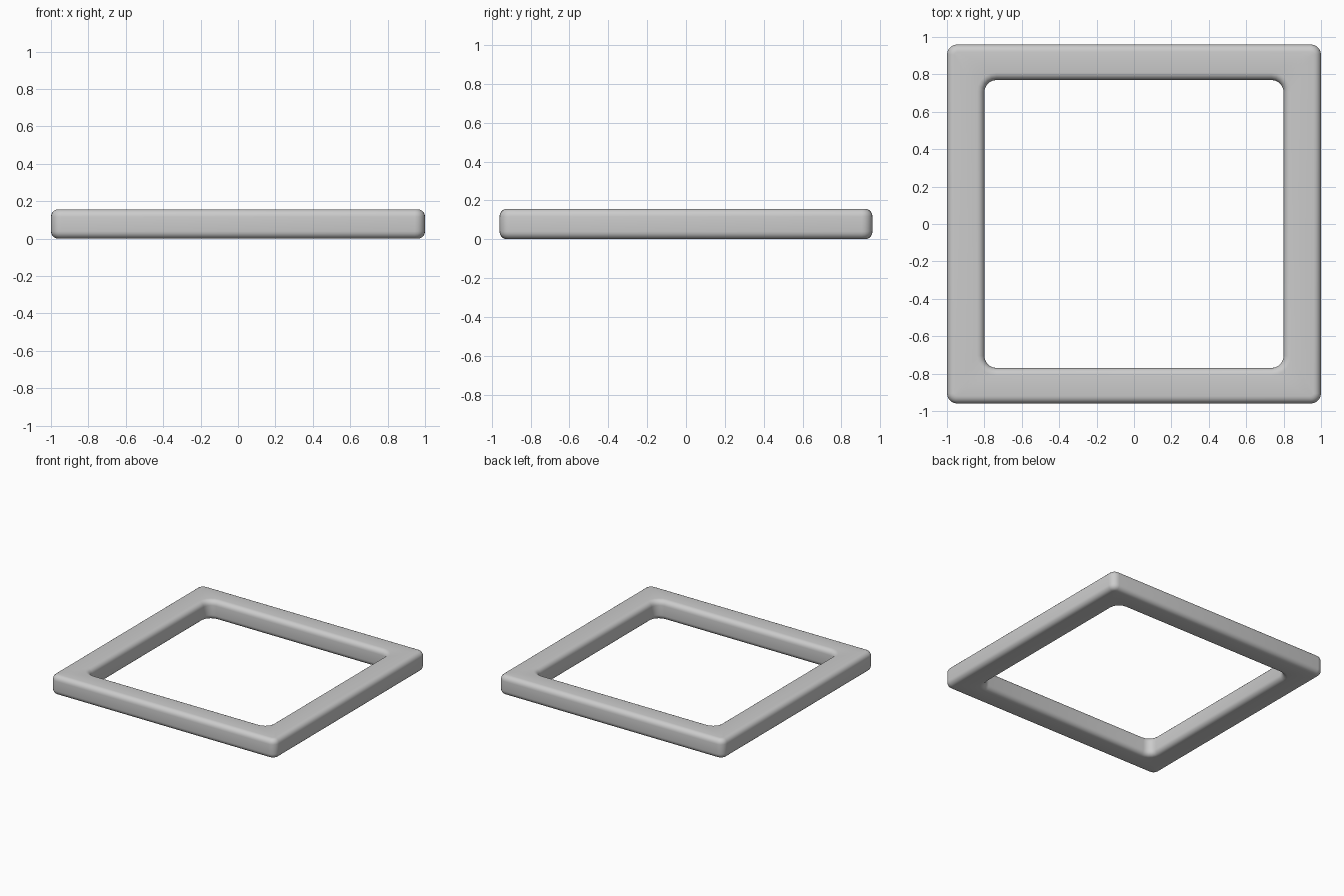
import bpy, bmesh, math

if "Cube" in bpy.data.objects:
    bpy.data.objects.remove(bpy.data.objects["Cube"])

HEIGHT = 0.157
EDGE = 0.04      # rounding of the long edges
STEPS = 5        # segments per rounding
OUTER = (1.0, 0.96, 0.055)     # half width, half depth, corner radius
INNER = (0.80, 0.77, 0.065)


def rounded_rect(hx, hy, r, z):
    """Closed ring of points around a rounded rectangle."""
    pts = []
    for k, (sx, sy) in enumerate([(1, 1), (-1, 1), (-1, -1), (1, -1)]):
        for i in range(STEPS + 1):
            a = math.pi / 2 * (k + i / STEPS)
            pts.append((sx * (hx - r) + r * math.cos(a),
                        sy * (hy - r) + r * math.sin(a), z))
    return pts


# Rounded edge profile: inset from the wall and height, bottom to top
arc = [math.pi / 2 * i / STEPS for i in range(STEPS + 1)]
lower = [(EDGE * (1 - math.sin(a)), EDGE * (1 - math.cos(a))) for a in arc]
profile = lower + [(d, HEIGHT - z) for d, z in reversed(lower)]

# Outer wall going up, then inner wall going down
rings = []
for d, z in profile:
    hx, hy, r = OUTER
    rings.append(rounded_rect(hx - d, hy - d, r - d, z))
for d, z in reversed(profile):
    hx, hy, r = INNER
    rings.append(rounded_rect(hx + d, hy + d, r + d, z))

# Skin the rings into a closed frame
bm = bmesh.new()
loops = [[bm.verts.new(p) for p in ring] for ring in rings]
for a, b in zip(loops, loops[1:] + loops[:1]):
    n = len(a)
    for i in range(n):
        j = (i + 1) % n
        bm.faces.new((a[i], a[j], b[j], b[i])).smooth = True
bmesh.ops.recalc_face_normals(bm, faces=bm.faces)

mesh = bpy.data.meshes.new("square_frame")
bm.to_mesh(mesh)
bm.free()
frame = bpy.data.objects.new("square_frame", mesh)
bpy.context.collection.objects.link(frame)
